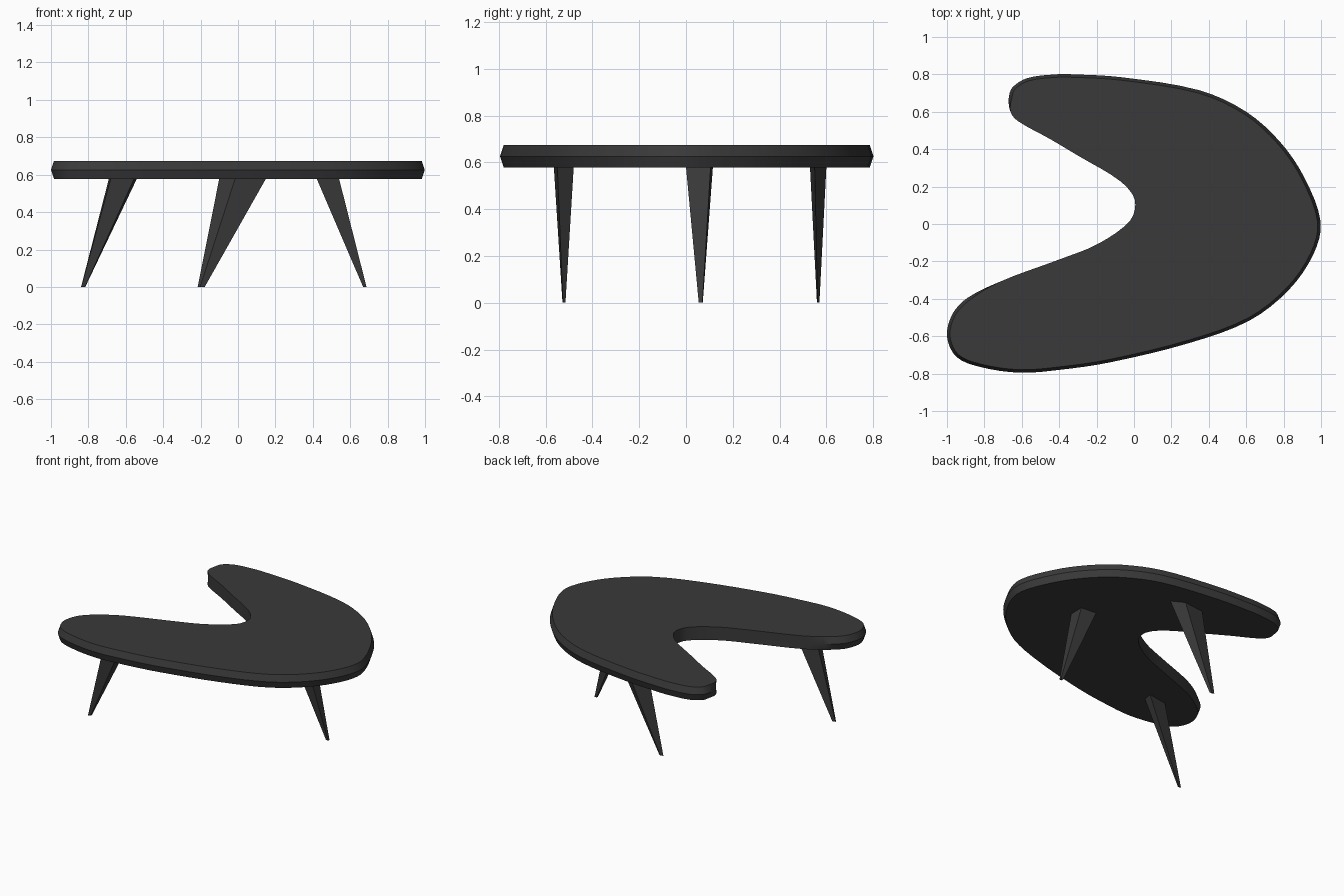
import bpy, bmesh
from mathutils import Vector

if "Cube" in bpy.data.objects:
    bpy.data.objects.remove(bpy.data.objects["Cube"])

dark = bpy.data.materials.new("dark_lacquer")
dark.diffuse_color = (0.042, 0.042, 0.042, 1)
dark.use_nodes = True
dark.node_tree.nodes["Principled BSDF"].inputs["Base Color"].default_value = dark.diffuse_color


def loft(name, rings):
    """Skin a list of equal-length rings and cap both ends."""
    bm = bmesh.new()
    loops = [[bm.verts.new(p) for p in ring] for ring in rings]
    n = len(loops[0])
    for lo, hi in zip(loops, loops[1:]):
        for i in range(n):
            bm.faces.new((lo[i], lo[(i + 1) % n], hi[(i + 1) % n], hi[i]))
    bm.faces.new(loops[0])
    bm.faces.new(loops[-1])
    bmesh.ops.recalc_face_normals(bm, faces=bm.faces)
    mesh = bpy.data.meshes.new(name)
    bm.to_mesh(mesh)
    bm.free()
    mesh.materials.append(dark)
    obj = bpy.data.objects.new(name, mesh)
    bpy.context.collection.objects.link(obj)
    return obj


def smooth_closed(points, steps):
    """Closed Catmull-Rom curve through 3D control points."""
    out, n = [], len(points)
    for i in range(n):
        a, b, c, d = (Vector(points[(i + k) % n]) for k in (-1, 0, 1, 2))
        # Centripetal-style tangents scaled by neighbouring span lengths
        ab, bc, cd = ((q - p).length for p, q in ((a, b), (b, c), (c, d)))
        m1 = (c - a) * bc / (ab + bc)
        m2 = (d - b) * bc / (bc + cd)
        for s in range(steps):
            t = s / steps
            out.append(b * (2*t**3 - 3*t**2 + 1) + m1 * (t**3 - 2*t**2 + t)
                       + c * (3*t**2 - 2*t**3) + m2 * (t**3 - t**2))
    return out


# Tabletop: boomerang outline, outer edge chamfered, inner notch edge straight
outer = [(-.67, .67), (-.65, .73), (-.57, .78), (-.42, .80), (-.32, .80), (-.07, .785),
         (.35, .715), (.60, .60), (.78, .44), (.91, .25), (.998, .01), (.96, -.16),
         (.83, -.35), (.62, -.515), (.30, -.635), (-.13, -.74), (-.40, -.78),
         (-.61, -.795), (-.82, -.765), (-.95, -.71), (-1, -.60), (-.97, -.48), (-.89, -.395)]
inner = [(-.72, -.31), (-.40, -.19), (-.19, -.105), (-.02, .02), (.004, .13),
         (-.075, .23), (-.29, .36), (-.45, .455), (-.62, .55), (-.66, .60)]
outline = smooth_closed([(x, y, 0.016) for x, y in outer] + [(x, y, 0) for x, y in inner], 4)


def inset_ring(z, amount):
    ring, n = [], len(outline)
    for i, p in enumerate(outline):
        d = outline[(i + 1) % n] - outline[i - 1]
        normal = Vector((d.y, -d.x)).normalized()
        q = p.xy + normal * (amount * p.z)
        ring.append((q.x, q.y, z))
    return ring


top = loft("tabletop", [inset_ring(.578, 1), inset_ring(.626, 0), inset_ring(.674, 1)])
bpy.context.view_layer.objects.active = top
top.select_set(True)
bpy.ops.object.shade_smooth_by_angle(angle=0.5)

# Legs: four-sided spikes leaning outward, each with its own top section
legs = {
    "front_left_leg": ([(-.555, -.55), (-.54, -.48), (-.69, -.505), (-.68, -.565)], (-.828, -.522)),
    "right_leg": ([(.54, 0), (.54, .105), (.42, .115), (.42, .01)], (.678, .063)),
    "back_leg": ([(.15, .55), (.06, .60), (-.10, .58), (-.015, .53)], (-.197, .565)),
}
for name, (section, foot) in legs.items():
    centre = sum((Vector(p) for p in section), Vector((0, 0))) / 4
    foot_ring = [(*(Vector(foot) + (Vector(p) - centre) * 0.15), 0) for p in section]
    loft(name, [foot_ring, [(x, y, .58) for x, y in section]])
